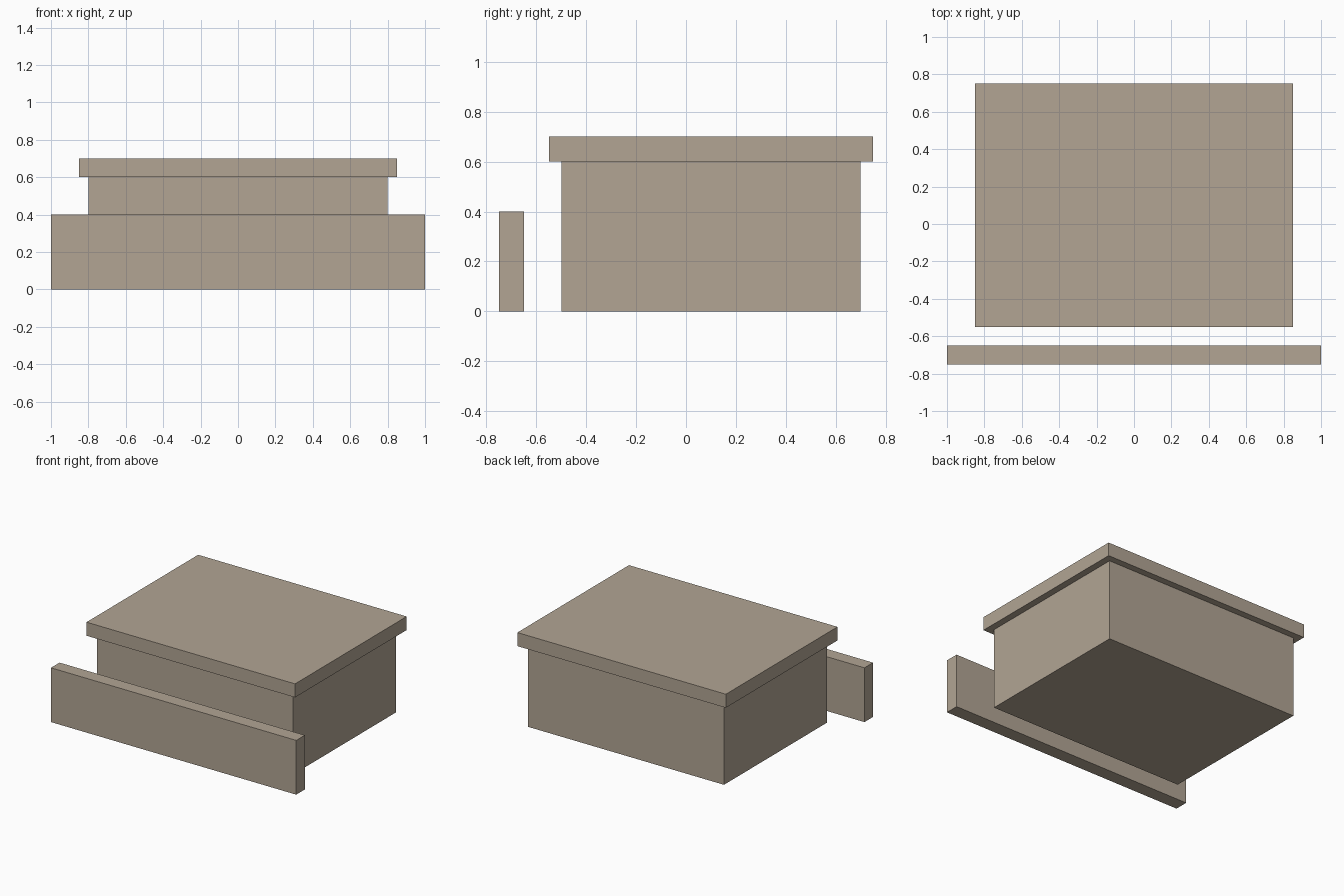
import bpy

if "Cube" in bpy.data.objects:
    bpy.data.objects.remove(bpy.data.objects["Cube"])

stone = bpy.data.materials.new("warm_grey_stone")
stone.diffuse_color = (0.445, 0.376, 0.296, 1.0)
stone.use_nodes = True
stone.node_tree.nodes["Principled BSDF"].inputs["Base Color"].default_value = stone.diffuse_color


def box(name, low, high):
    """Axis-aligned block between two opposite corners."""
    centre = [(a + b) / 2 for a, b in zip(low, high)]
    bpy.ops.mesh.primitive_cube_add(size=1, location=centre)
    part = bpy.context.object
    part.name = name
    part.scale = [b - a for a, b in zip(low, high)]
    bpy.ops.object.transform_apply(location=False, rotation=False, scale=True)
    part.data.materials.append(stone)
    return part


# Main block
box("base_block", (-0.8, -0.5, 0.0), (0.8, 0.7, 0.6))
# Overhanging top slab
box("top_slab", (-0.85, -0.55, 0.6), (0.85, 0.75, 0.7))
# Free-standing low wall in front
box("front_wall", (-1.0, -0.75, 0.0), (1.0, -0.65, 0.4))
